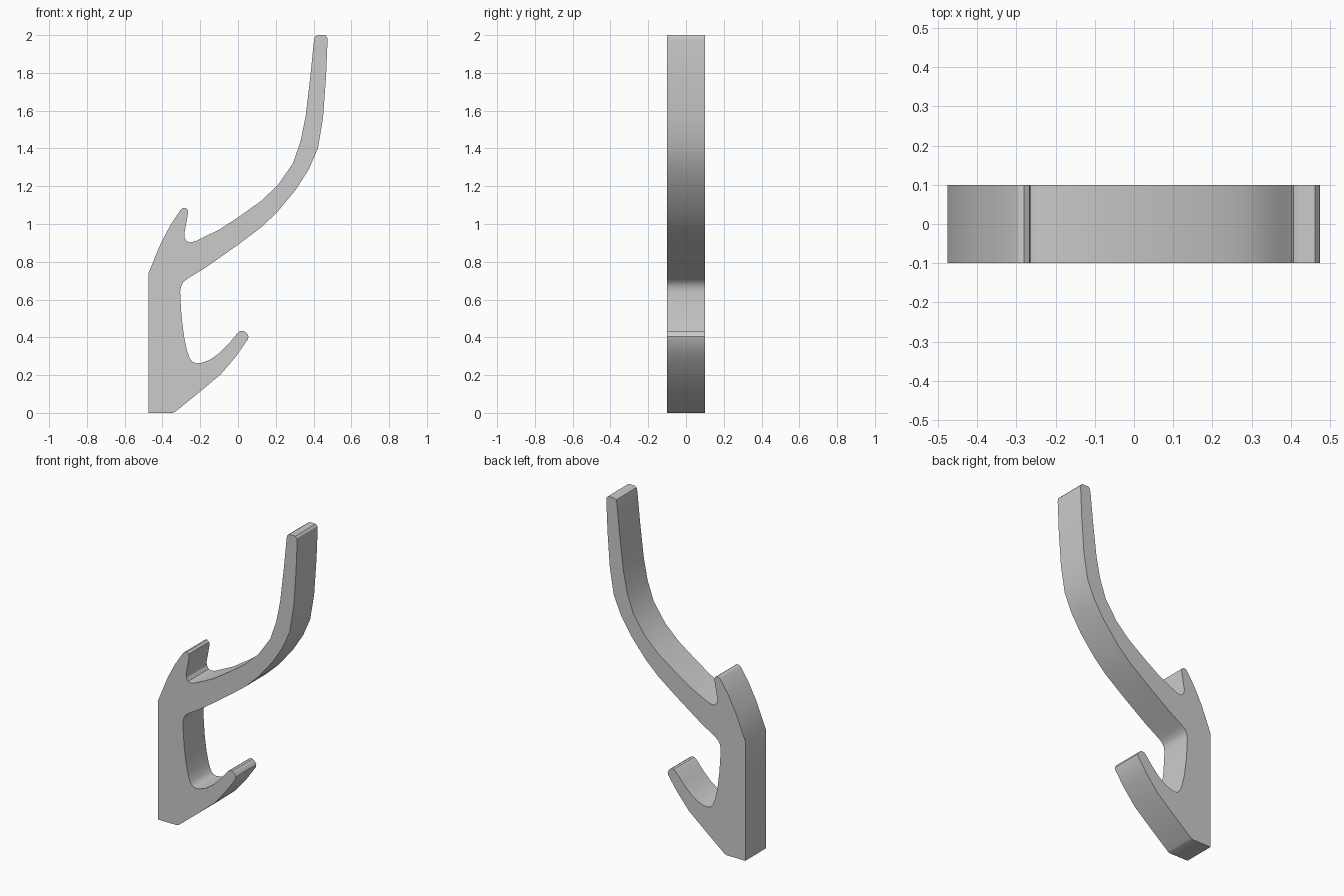
import bpy
import bmesh
import math

default = bpy.data.objects.get("Cube")
if default:
    bpy.data.objects.remove(default, do_unlink=True)

WIDTH = 0.2


def make_material(name, color):
    mat = bpy.data.materials.new(name)
    mat.use_nodes = True
    mat.diffuse_color = color
    mat.node_tree.nodes["Principled BSDF"].inputs["Base Color"].default_value = color
    return mat


def extrude_profile(name, outline, width, material):
    """Extrude a closed (x, z) outline along y, centred on y = 0."""
    bm = bmesh.new()
    face = bm.faces.new([bm.verts.new((x, -width / 2, z)) for x, z in outline])
    result = bmesh.ops.extrude_face_region(bm, geom=[face])
    moved = [g for g in result["geom"] if isinstance(g, bmesh.types.BMVert)]
    bmesh.ops.translate(bm, verts=moved, vec=(0, width, 0))
    bmesh.ops.recalc_face_normals(bm, faces=bm.faces)
    mesh = bpy.data.meshes.new(name)
    bm.to_mesh(mesh)
    bm.free()
    mesh.materials.append(material)
    obj = bpy.data.objects.new(name, mesh)
    bpy.context.collection.objects.link(obj)
    return obj


# Wall plate foot
foot = [(-.475, 0), (-.345, 0), (-.33, .008)]

# Lower hook: underside, rounded tip, then the inner curve
hook_underside = [(-.21, .105), (-.09, .205), (-.01, .3), (.053, .39)]
hook_tip = [(.055, .405), (.047, .422), (.03, .434), (.013, .434), (0, .425)]
hook_inside = [(-.05, .365), (-.1, .315), (-.15, .28), (-.19, .266), (-.22, .262),
               (-.24, .27), (-.255, .288), (-.27, .33), (-.285, .4), (-.298, .5),
               (-.304, .59), (-.306, .64), (-.302, .67), (-.29, .692), (-.265, .712)]

# Long upper arm: underside, rounded tip, then the upper side
arm_underside = [(-.17, .77), (0, .89), (.12, .98), (.205, 1.06), (.305, 1.18), (.375, 1.29),
                 (.423, 1.4), (.45, 1.56), (.466, 1.78), (.474, 1.97)]
arm_tip = [(.472, 1.988), (.462, 2), (.42, 2), (.407, 1.992)]
arm_upper_side = [(.402, 1.97), (.383, 1.78), (.358, 1.57), (.332, 1.44), (.29, 1.32),
                  (.21, 1.205), (.12, 1.12), (0, 1.035), (-.1, .97), (-.225, .909)]

# Small upper prong and the sloping back
prong_inside = [(-.25, .903), (-.27, .908), (-.283, .927), (-.284, .95), (-.264, 1.06)]
prong_tip = [(-.267, 1.077), (-.28, 1.086), (-.295, 1.083), (-.306, 1.073)]
sloping_back = [(-.36, .99), (-.41, .895), (-.475, .737)]

outline = (foot + hook_underside + hook_tip + hook_inside + arm_underside + arm_tip
           + arm_upper_side + prong_inside + prong_tip + sloping_back)

grey = make_material("light grey", (0.6, 0.6, 0.6, 1))
wall_hook = extrude_profile("wall_hook", outline, WIDTH, grey)

# Smooth curved sides, crisp flat faces
bpy.ops.object.select_all(action="DESELECT")
wall_hook.select_set(True)
bpy.context.view_layer.objects.active = wall_hook
bpy.ops.object.shade_smooth_by_angle(angle=math.radians(30))
